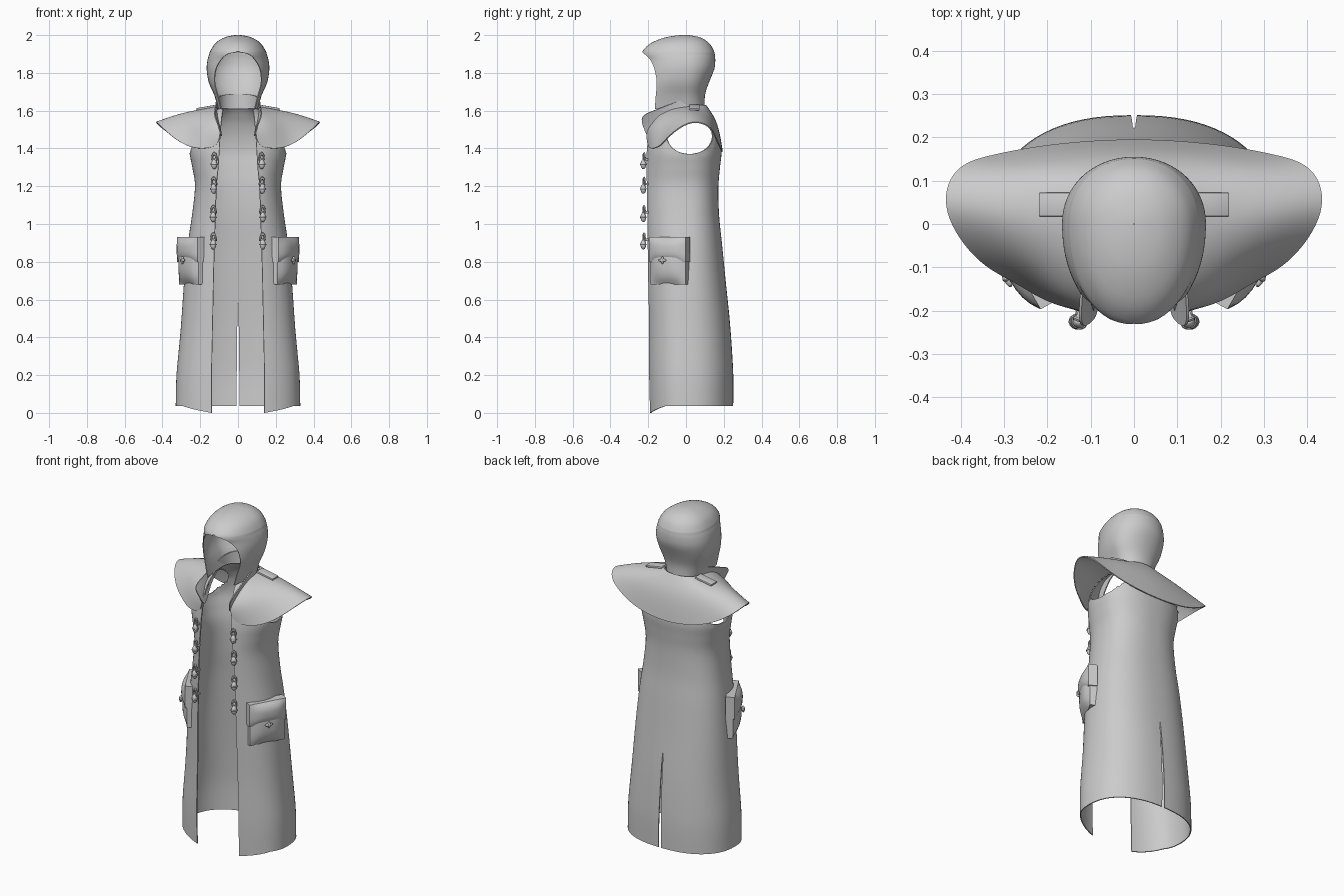
import bpy, bmesh, math
from mathutils import Matrix, Vector

if "Cube" in bpy.data.objects:
    bpy.data.objects.remove(bpy.data.objects["Cube"])

cloth = bpy.data.materials.new("grey cloth")
cloth.diffuse_color = (0.6, 0.6, 0.6, 1)
cloth.use_nodes = True
cloth.node_tree.nodes["Principled BSDF"].inputs["Base Color"].default_value = cloth.diffuse_color


def finish(name, bm, subsurf=0, thickness=0.0, bevel=0.0):
    """Turn a right-hand half into a mirrored, smooth-shaded object."""
    me = bpy.data.meshes.new(name)
    bm.to_mesh(me)
    bm.free()
    ob = bpy.data.objects.new(name, me)
    bpy.context.collection.objects.link(ob)
    me.materials.append(cloth)
    if bevel:
        m = ob.modifiers.new("bevel", 'BEVEL')
        m.width, m.segments = bevel, 2
    m = ob.modifiers.new("mirror", 'MIRROR')
    m.merge_threshold = 0.0005
    if subsurf:
        m = ob.modifiers.new("subsurf", 'SUBSURF')
        m.levels = m.render_levels = subsurf
    if thickness:
        m = ob.modifiers.new("solidify", 'SOLIDIFY')
        m.thickness, m.offset = thickness, -1
    bpy.ops.object.select_all(action='DESELECT')
    ob.select_set(True)
    bpy.context.view_layer.objects.active = ob
    bpy.ops.object.convert(target='MESH')
    bpy.ops.object.shade_smooth_by_angle(angle=math.radians(40))
    return ob


def grid(rows):
    """Skin rows of points (bottom to top, front to back)."""
    bm = bmesh.new()
    vs = [[bm.verts.new(p) for p in r] for r in rows]
    for a, b in zip(vs, vs[1:]):
        for j in range(len(a) - 1):
            bm.faces.new((a[j], a[j + 1], b[j + 1], b[j]))
    return bm


def smooth_rows(rows, n):
    """Catmull-Rom interpolation between profile rows."""
    out = []
    for i in range(len(rows) - 1):
        p = [rows[max(0, min(len(rows) - 1, i + k))] for k in (-1, 0, 1, 2)]
        for s in range(n):
            t = s / n
            out.append([0.5 * (2 * b + (c - a) * t + (2 * a - 5 * b + 4 * c - d) * t * t
                               + (3 * b - a - 3 * c + d) * t ** 3) for a, b, c, d in zip(*p)])
    return out + [list(rows[-1])]


def section(z, hw, yf, yb, rim, n, p):
    """Half of a rounded section, from the front opening round to the back."""
    hw = max(hw, 0.001)
    phi = math.asin(min(1, max(0, rim) / hw) ** (1 / p))
    pts = []
    for j in range(n + 1):
        a = phi + (math.pi - phi) * j / n
        s, c = max(0, math.sin(a)), math.cos(a)
        x = 0.0 if j == n else hw * s ** p
        y = yf * (c / math.cos(phi)) ** p if c > 0 else yb * (-c) ** p
        pts.append([x, y, z])
    return pts


# Coat body: z, half width, front y, back y, half opening
COAT = [(0, .33, -.19, .25, .14), (.2, .325, -.195, .25, .14), (.45, .303, -.195, .235, .135),
        (.7, .285, -.2, .21, .13), (.9, .265, -.203, .19, .125), (1.05, .243, -.205, .175, .12),
        (1.2, .228, -.207, .172, .115), (1.3, .242, -.21, .18, .105), (1.38, .256, -.208, .188, .1),
        (1.46, .245, -.2, .18, .095), (1.53, .205, -.185, .16, .09), (1.58, .15, -.16, .135, .085),
        (1.61, .11, -.13, .115, .08)]
N = 36
rows = []
for r in smooth_rows(COAT, 5):
    pts = section(*r, N, 0.85)
    z = r[0]
    for j, p in enumerate(pts):
        p[2] += 0.037 * min(1, 4 * j / N) * max(0, 1 - z / 0.3)   # hem rises to the back
    if z < 0.56:
        pts[-1][0] = 0.003 + 0.006 * (1 - z / 0.56)               # back vent
    rows.append(pts)
bm = grid(rows)
# Armhole: remove the faces inside an ellipse and round off its edge
CY, CZ, RY, RZ = 0.02, 1.465, 0.122, 0.095


def radius(co):
    return math.hypot((co.y - CY) / RY, (co.z - CZ) / RZ)


bmesh.ops.delete(bm, geom=[f for f in bm.faces if f.calc_center_median().x > .11
                           and radius(f.calc_center_median()) < 1], context='FACES')
for v in bm.verts:
    k = radius(v.co)
    if v.is_boundary and v.co.x > .1 and 0.5 < k < 1.5 and abs(v.co.y) < 0.17:
        v.co.y, v.co.z = CY + (v.co.y - CY) / k, CZ + (v.co.z - CZ) / k
finish("coat_body", bm, thickness=0.006)

# Shoulder cape: lower edge, middle, neck edge (front to back)
cape = [
    [(.1, -.205, 1.41), (.2, -.185, 1.395), (.28, -.13, 1.415), (.36, -.095, 1.47), (.45, .03, 1.56),
     (.42, .135, 1.52), (.33, .16, 1.455), (.2, .185, 1.4), (0, .2, 1.375)],
    [(.095, -.215, 1.5), (.17, -.18, 1.53), (.23, -.11, 1.555), (.28, -.045, 1.58), (.3, .02, 1.595),
     (.29, .09, 1.587), (.24, .135, 1.57), (.14, .16, 1.55), (0, .175, 1.54)],
    [(.085, -.16, 1.56), (.1, -.13, 1.585), (.11, -.09, 1.605), (.115, -.04, 1.615), (.115, 0, 1.62),
     (.11, .04, 1.625), (.09, .08, 1.63), (.06, .1, 1.63), (0, .11, 1.63)]]
finish("shoulder_cape", grid(cape), subsurf=3, thickness=0.006)

# Standing collar with flared front points
collar = [
    [(.085, -.2, 1.44), (.1, -.14, 1.52), (.115, -.07, 1.58), (.115, 0, 1.61), (.09, .07, 1.62), (0, .11, 1.62)],
    [(.1, -.225, 1.51), (.112, -.155, 1.56), (.116, -.075, 1.605), (.114, 0, 1.635), (.09, .07, 1.65), (0, .11, 1.655)],
    [(.13, -.245, 1.57), (.125, -.17, 1.6), (.12, -.08, 1.635), (.115, 0, 1.665), (.09, .07, 1.685), (0, .11, 1.69)]]
finish("collar", grid(collar), subsurf=2, thickness=0.006)

# Hood: z, half width, front y, back y, half face opening
HOOD = [(1.61, .105, -.165, .1, .09), (1.68, .125, -.16, .1, .108), (1.75, .155, -.155, .122, .125),
        (1.82, .166, -.167, .15, .118), (1.87, .161, -.19, .155, .09), (1.9, .152, -.22, .152, .055),
        (1.915, .147, -.23, .148, 0), (1.955, .122, -.19, .125, 0), (1.985, .078, -.12, .082, 0),
        (1.998, .03, -.05, .03, 0), (2.0, .001, -.002, .002, 0)]
hood_rows = []
for r in smooth_rows(HOOD, 3):
    r[4] = 0 if r[0] >= 1.9149 else r[4]
    pts = section(*r, 24, 0.95)
    if r[4] <= 0:
        pts[0][0] = 0.0
    hood_rows.append(pts)
finish("hood", grid(hood_rows), thickness=0.005)


def box(bm, size, mat):
    bmesh.ops.create_cube(bm, size=1, matrix=mat @ Matrix.Diagonal((*size, 1)))


def ball(bm, size, mat):
    bmesh.ops.create_uvsphere(bm, u_segments=12, v_segments=8, radius=1,
                              matrix=mat @ Matrix.Diagonal((*size, 1)))


def ring(bm, R, r, stretch, mat, n=14, m=6):
    """Cord loop lying in the local xz plane."""
    vs = []
    for i in range(n):
        a = 2 * math.pi * i / n
        for k in range(m):
            b = 2 * math.pi * k / m
            q = R + r * math.cos(b)
            vs.append(bm.verts.new(mat @ Vector((q * math.cos(a), r * math.sin(b), stretch * q * math.sin(a)))))
    for i in range(n):
        for k in range(m):
            i2, k2 = (i + 1) % n, (k + 1) % m
            bm.faces.new((vs[i * m + k], vs[i * m + k2], vs[i2 * m + k2], vs[i2 * m + k]))


# Toggle fastenings down both front edges
bm = bmesh.new()
for z, x in ((1.33, .125), (1.2, .128), (1.05, .13), (.905, .13)):
    at = Matrix.Translation((x, -.222, z)) @ Matrix.Rotation(math.radians(20), 4, 'Z')
    ball(bm, (.016, .015, .026), at @ Matrix.Translation((0, -.004, -.014)))
    ring(bm, .012, .005, 1.7, at @ Matrix.Translation((0, 0, .022)))
    ring(bm, .016, .004, .9, at @ Matrix.Translation((0, -.004, -.014)) @ Matrix.Rotation(math.pi / 2, 4, 'X'))
    box(bm, (.022, .03, .012), at @ Matrix.Translation((0, .012, .012)))
finish("toggles", bm)

# Hip pockets with bulging bag and flap
hip = Matrix.Translation((.252, -.09, 0)) @ Matrix.Rotation(math.radians(61), 4, 'Z')


def pad(z0, z1, width, base, bulge, n=12):
    """Pillow patch standing off the coat, its rim tucked into the cloth."""
    def place(i):
        return 0 if i <= 1 else 1 if i >= n - 1 else (i - 1) / (n - 2)
    rows = []
    for i in range(n + 1):
        row = []
        for j in range(n + 1):
            u, v = place(j), place(i)
            puff = (1 - abs(2 * u - 1) ** 3) * (1 - abs(2 * v - 1) ** 3)
            rim = i in (0, n) or j in (0, n)
            y = .03 if rim else -(base + bulge * puff)
            row.append(hip @ Vector(((u - .5) * width, y, z0 + (z1 - z0) * v)))
        rows.append(row)
    bm = grid(rows)
    bmesh.ops.remove_doubles(bm, verts=bm.verts, dist=1e-5)
    return bm


finish("pocket_bags", pad(.68, .9, .21, .01, .034))
finish("pocket_flaps", pad(.8, .932, .222, .02, .03))
bm = bmesh.new()
at = hip @ Matrix.Translation((-.01, -.054, .808))
ball(bm, (.024, .008, .009), at)
ball(bm, (.008, .01, .02), at)
finish("pocket_buttons", bm)

# Shoulder straps
bm = bmesh.new()
tilt = Matrix.Translation((.165, .045, 1.617)) @ Matrix.Rotation(math.radians(10), 4, 'Y')
box(bm, (.11, .055, .012), tilt)
finish("shoulder_straps", bm, bevel=.003)
